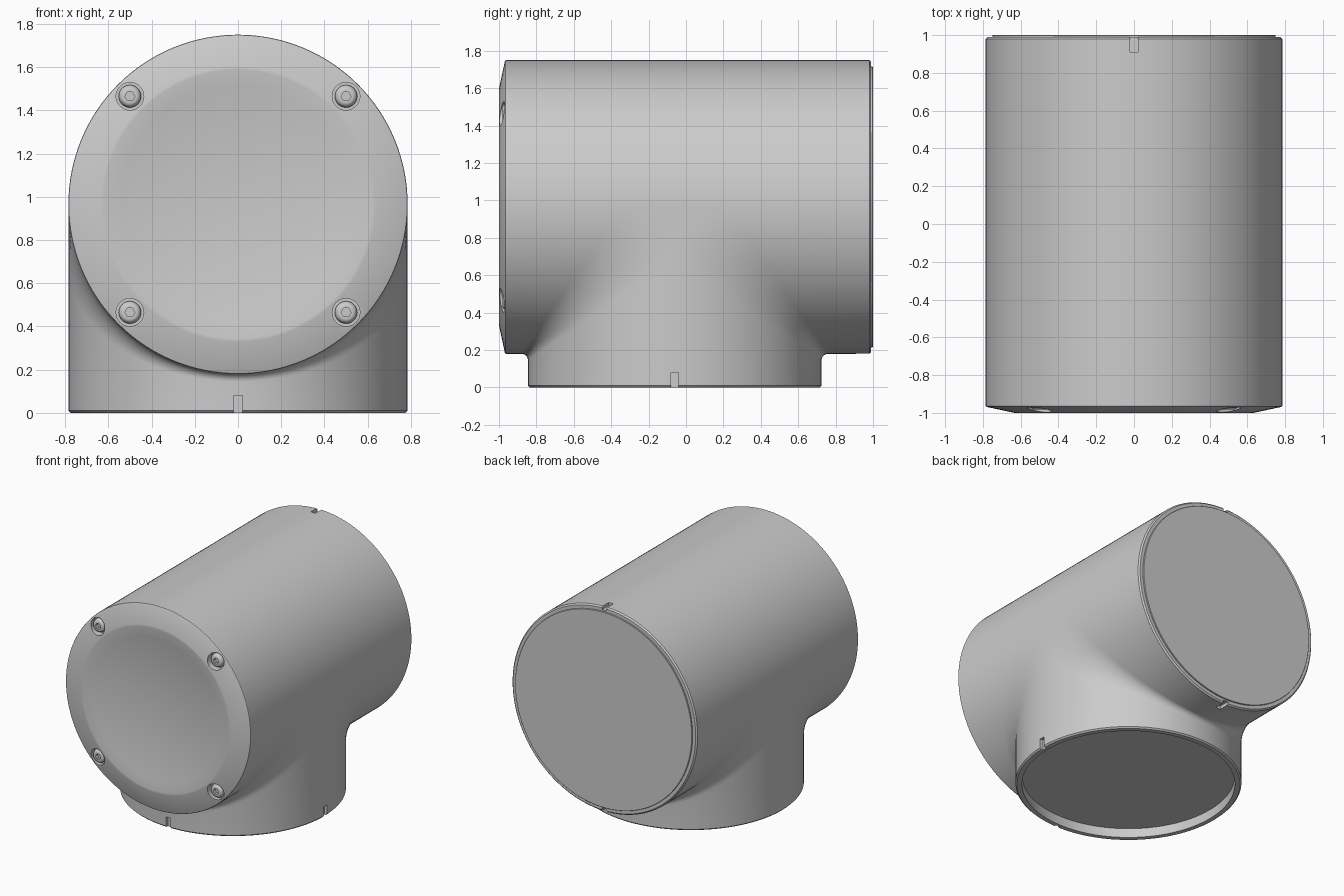
import bpy, bmesh
from math import sin, cos, pi

if "Cube" in bpy.data.objects:
    bpy.data.objects.remove(bpy.data.objects["Cube"])

R, ZC, YC = 0.785, 0.965, -0.06      # tube radius, barrel axis height, base axis y
YF, YB = -0.90, 0.99                 # barrel ends
N, K = 64, 10                        # half-circle and fillet segments
Q = (R - 0.01) / R                   # rim chamfer scale


def finish(bm, name):
    bmesh.ops.remove_doubles(bm, verts=bm.verts, dist=1e-5)
    bmesh.ops.holes_fill(bm, edges=[e for e in bm.edges if e.is_boundary], sides=0)
    bmesh.ops.recalc_face_normals(bm, faces=bm.faces)
    me = bpy.data.meshes.new(name)
    bm.to_mesh(me)
    bm.free()
    ob = bpy.data.objects.new(name, me)
    bpy.context.collection.objects.link(ob)
    return ob


def skin(bm, rows):
    vr = [[bm.verts.new(p) for p in row] for row in rows]
    for a, b in zip(vr, vr[1:]):
        for i in range(len(a) - 1):
            bm.faces.new((a[i], a[i + 1], b[i + 1], b[i]))


def add_revolve(bm, profile, x0, z0, seg):
    # profile of (radius, y) points turned about a y-parallel axis
    skin(bm, [[(x0 + r * cos(2 * pi * i / seg), y, z0 + r * sin(2 * pi * i / seg))
               for r, y in profile] for i in range(seg + 1)])


def revolve(name, profile, centres, seg=128):
    bm = bmesh.new()
    for x0, z0 in centres:
        add_revolve(bm, profile, x0, z0, seg)
    return finish(bm, name)


def cut(ob, cutter):
    cutter.hide_render = True
    m = ob.modifiers.new("cut", 'BOOLEAN')
    m.operation, m.solver, m.object = 'DIFFERENCE', 'EXACT', cutter
    bpy.context.view_layer.objects.active = ob
    bpy.ops.object.modifier_apply(modifier=m.name)
    bpy.data.objects.remove(cutter)


def smooth(ob, angle=25):
    bpy.ops.object.select_all(action='DESELECT')
    ob.select_set(True)
    bpy.context.view_layer.objects.active = ob
    bpy.ops.object.shade_smooth_by_angle(angle=angle * pi / 180)


# T-shaped body: constant-x sections, fillet widening towards the sides
def blend(s):
    return 0.035 + 0.25 * (1 - s)


def section(phi, side):
    x, h = R * cos(phi), R * sin(phi)
    f = blend(sin(phi))
    if side < 0:
        pts = [(x, YF, ZC - h)]
    else:
        pts = [(x * Q, YB, ZC - h * Q), (x, YB - 0.01, ZC - h)]
    for k in range(K + 1):
        t = pi / 2 * k / K
        pts.append((x, YC + side * (h + f - f * sin(t)), ZC - h - f * (1 - cos(t))))
    pts.append((x, YC + side * h, 0.01))
    for q, z in ((Q, 0), (0.74 / R, 0), (0.74 / R, 0.07)):
        pts.append((x * q, YC + side * h * q, z))
    return pts


bm = bmesh.new()
angles = [pi * i / N for i in range(N + 1)]
for side in (-1, 1):
    skin(bm, [section(a, side) for a in angles])
f0 = blend(0)
columns = ((1, YF), (1, YC - f0), (1, YC + f0), (1, YB - 0.01), (Q, YB))
skin(bm, [[(R * q * cos(a), y, ZC + R * q * sin(a)) for q, y in columns] for a in angles])
body = finish(bm, "tee_body")

# alignment notches: two on the base rim, two on the rear rim
bm = bmesh.new()
for loc, size in (((0, YC - R, 0.03), (0.04, 0.05, 0.10)),
                  ((R, YC, 0.03), (0.05, 0.04, 0.10)),
                  ((0, 0.96, ZC + R), (0.04, 0.10, 0.05)),
                  ((0, 0.96, ZC - R), (0.04, 0.10, 0.05))):
    vs = bmesh.ops.create_cube(bm, size=1)["verts"]
    bmesh.ops.scale(bm, vec=size, verts=vs)
    bmesh.ops.translate(bm, vec=loc, verts=vs)
cut(body, finish(bm, "notch_cutter"))
smooth(body)

# front cover with conical rim, shallow dish and screw wells
dish = [(0.622 * (1 - i / 8), -1 + 0.055 * (1 - (1 - i / 8) ** 2)) for i in range(9)]
cover = revolve("front_cover", [(0, YF), (R, YF), (R, -0.962), (0.783, -0.966), (0.777, -0.969),
                                (0.637, -0.999), (0.63, -1.0)] + dish, [(0, ZC)])
spots = [(sx * 0.5, ZC + sz * 0.5) for sx in (-1, 1) for sz in (-1, 1)]
cut(cover, revolve("well_cutter", [(0, -1.05), (0.064, -1.05), (0.064, -0.94), (0, -0.94)], spots, 40))
smooth(cover, 20)

# button-head screws with hex sockets
head = [(0, -0.935), (0.052, -0.935), (0.052, -0.952)]
head += [(0.03 + 0.022 * cos(t * pi / 10), -0.952 - 0.03 * sin(t * pi / 10)) for t in range(1, 6)]
screws = revolve("cover_screws", head + [(0, -0.982)], spots, 36)
cut(screws, revolve("hex_cutter", [(0, -1.02), (0.023, -1.02), (0.023, -0.957), (0, -0.957)], spots, 6))
smooth(screws)

# rear closing plate
plate = revolve("rear_plate", [(0, 0.97), (0.75, 0.97), (0.75, 0.998), (0.748, 1.0), (0, 1.0)], [(0, ZC)])
smooth(plate)
